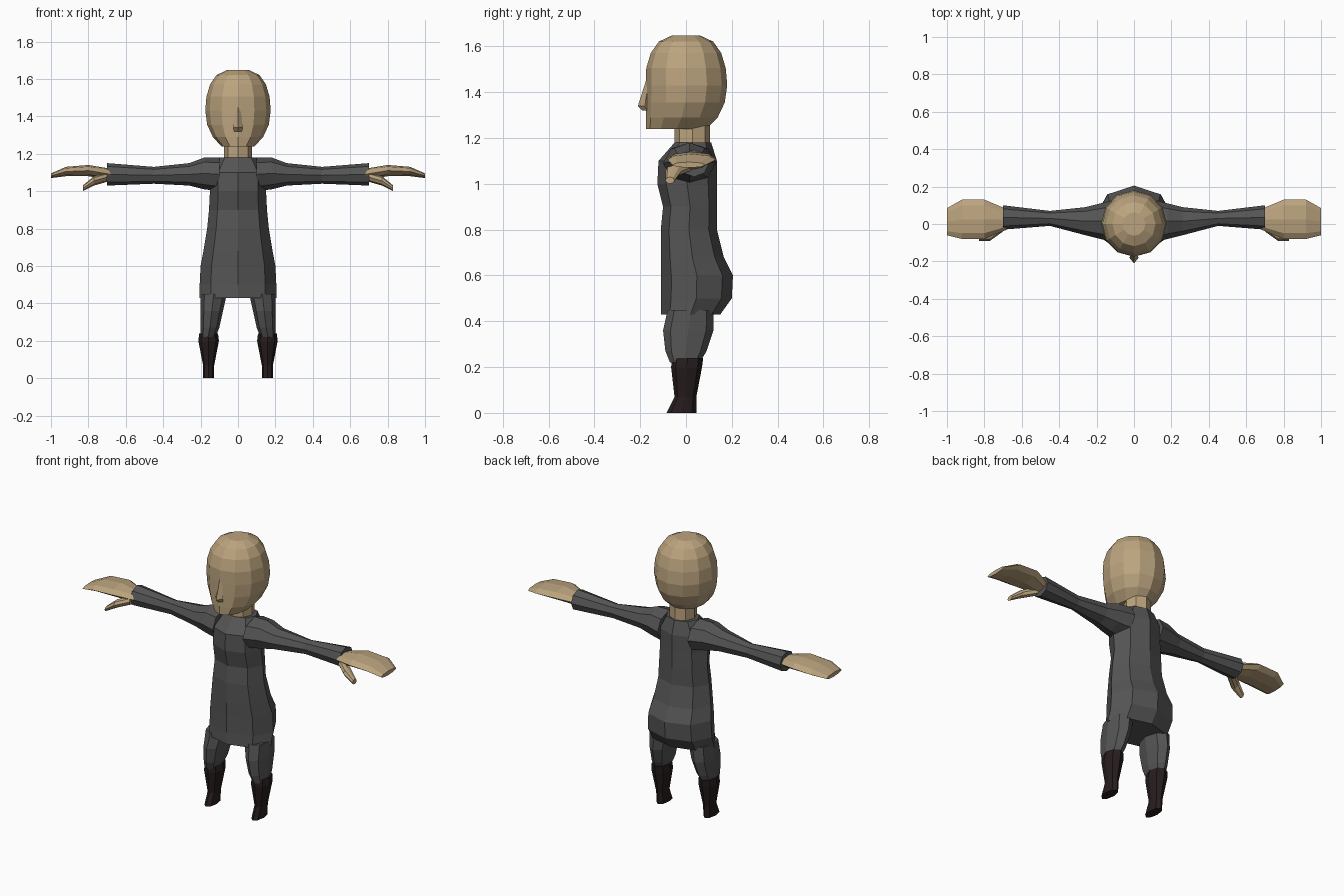
import bpy
import bmesh
from math import cos, sin, pi, radians

default_cube = bpy.data.objects.get("Cube")
if default_cube:
    bpy.data.objects.remove(default_cube, do_unlink=True)


def make_material(name, red, green, blue):
    material = bpy.data.materials.new(name)
    material.use_nodes = True
    colour = (red, green, blue, 1)
    material.diffuse_color = colour
    shader = material.node_tree.nodes["Principled BSDF"]
    shader.inputs["Base Color"].default_value = colour
    return material


skin = make_material("skin_tan", .5, .37, .21)
suit = make_material("suit_grey", .09, .09, .09)
leather = make_material("boot_dark_brown", .02, .012, .012)


def build_object(name, mesh_builder, material):
    """Turn finished bmesh geometry into a flat-shaded object."""
    bmesh.ops.recalc_face_normals(mesh_builder, faces=mesh_builder.faces)
    mesh = bpy.data.meshes.new(name)
    mesh_builder.to_mesh(mesh)
    mesh_builder.free()
    mesh.materials.append(material)
    part = bpy.data.objects.new(name, mesh)
    bpy.context.collection.objects.link(part)


def loft(name, material, rows, sides=8, sideways=False, mirror=1):
    """Skin polygon rings, each given as (position, low, high, low, high)."""
    builder = bmesh.new()
    rings = []
    for position, low_u, high_u, low_v, high_v in rows:
        ring = []
        for step in range(sides):
            angle = 2 * pi * step / sides
            u = (low_u + high_u + cos(angle) * (high_u - low_u)) / 2
            v = (low_v + high_v + sin(angle) * (high_v - low_v)) / 2
            if sideways:
                point = (position * mirror, u, v)
            else:
                point = (u * mirror, v, position)
            ring.append(builder.verts.new(point))
        rings.append(ring)
    for lower, upper in zip(rings, rings[1:]):
        for step in range(sides):
            builder.faces.new((lower[step - 1], lower[step],
                               upper[step], upper[step - 1]))
    builder.faces.new(rings[0])
    builder.faces.new(rings[-1])
    build_object(name, builder, material)


def torso_row(height, width, back, front=-.11):
    return height, -width, width, front, back


def boot_row(height, width, front, back):
    centre = .157
    return height, centre - width, centre + width, front, back


def leg_row(height, inner, front, back):
    outer = .2
    return height, inner, outer, front, back


def head_row(degrees):
    """Round skull above; below, the face stays forward as the nape narrows."""
    angle = radians(degrees)
    if degrees > 0:
        spread = cos(angle) ** .6
        face = -.18 * spread
    else:
        spread = cos(angle)
        face = -.175
    width = .175 * spread
    height = 1.43 + .22 * sin(angle)
    return height, -width, width, face, .18 * spread


# Torso with full hips and sloping shoulders
loft("torso", suit, [
    torso_row(.43, .205, .15),
    torso_row(.5, .205, .2),
    torso_row(.6, .2, .205),
    torso_row(.68, .185, .165),
    torso_row(.8, .165, .135),
    torso_row(.9, .155, .135, front=-.1),
    torso_row(1, .15, .135, front=-.125),
    torso_row(1.1, .15, .135, front=-.12),
    torso_row(1.18, .1, .11, front=-.05),
])

# Neck, head and nose
neck_width = .075
loft("neck", skin, [(height, -neck_width, neck_width, -.05, .105)
                    for height in (1.14, 1.3)])
loft("head", skin, [head_row(degrees) for degrees in range(-60, 90, 20)],
     sides=12)
loft("nose", skin, [
    (1.32, -.02, .02, -.19, -.15),
    (1.34, -.025, .025, -.21, -.15),
    (1.45, -.015, .015, -.175, -.15),
], sides=4)

for label, mirror in (("left", 1), ("right", -1)):
    # Trouser legs, gathered into the boots
    loft(label + "_leg", suit, [
        leg_row(.22, .12, -.07, .06),
        leg_row(.27, .1, -.09, .09),
        leg_row(.36, .08, -.1, .12),
        leg_row(.45, .06, -.08, .12),
    ], mirror=mirror)

    # Boots with short toes
    loft(label + "_boot", leather, [
        boot_row(0, .03, -.085, .045),
        boot_row(.07, .03, -.05, .045),
        boot_row(.2, .055, -.065, .07),
        boot_row(.24, .05, -.06, .075),
    ], mirror=mirror)

    # Sleeves, widest at the shoulder and flared at the cuff
    loft(label + "_arm", suit, [
        (.1, -.1, .13, 1, 1.18),
        (.18, -.08, .11, 1.01, 1.18),
        (.26, -.06, .09, 1.03, 1.15),
        (.45, -.01, .07, 1.04, 1.13),
        (.7, -.03, .1, 1.03, 1.15),
    ], sideways=True, mirror=mirror)

    # Flat mitten hands with drooping thumbs
    loft(label + "_hand", skin, [
        (.68, -.03, .08, 1.06, 1.12),
        (.8, -.08, .13, 1.08, 1.14),
        (.92, -.08, .13, 1.08, 1.13),
        (1, -.06, .085, 1.07, 1.095),
    ], sideways=True, mirror=mirror)
    loft(label + "_thumb", skin, [
        (.7, -.04, .03, 1.05, 1.1),
        (.77, -.09, -.02, 1.03, 1.08),
        (.83, -.09, -.05, 1, 1.03),
    ], sideways=True, mirror=mirror)
